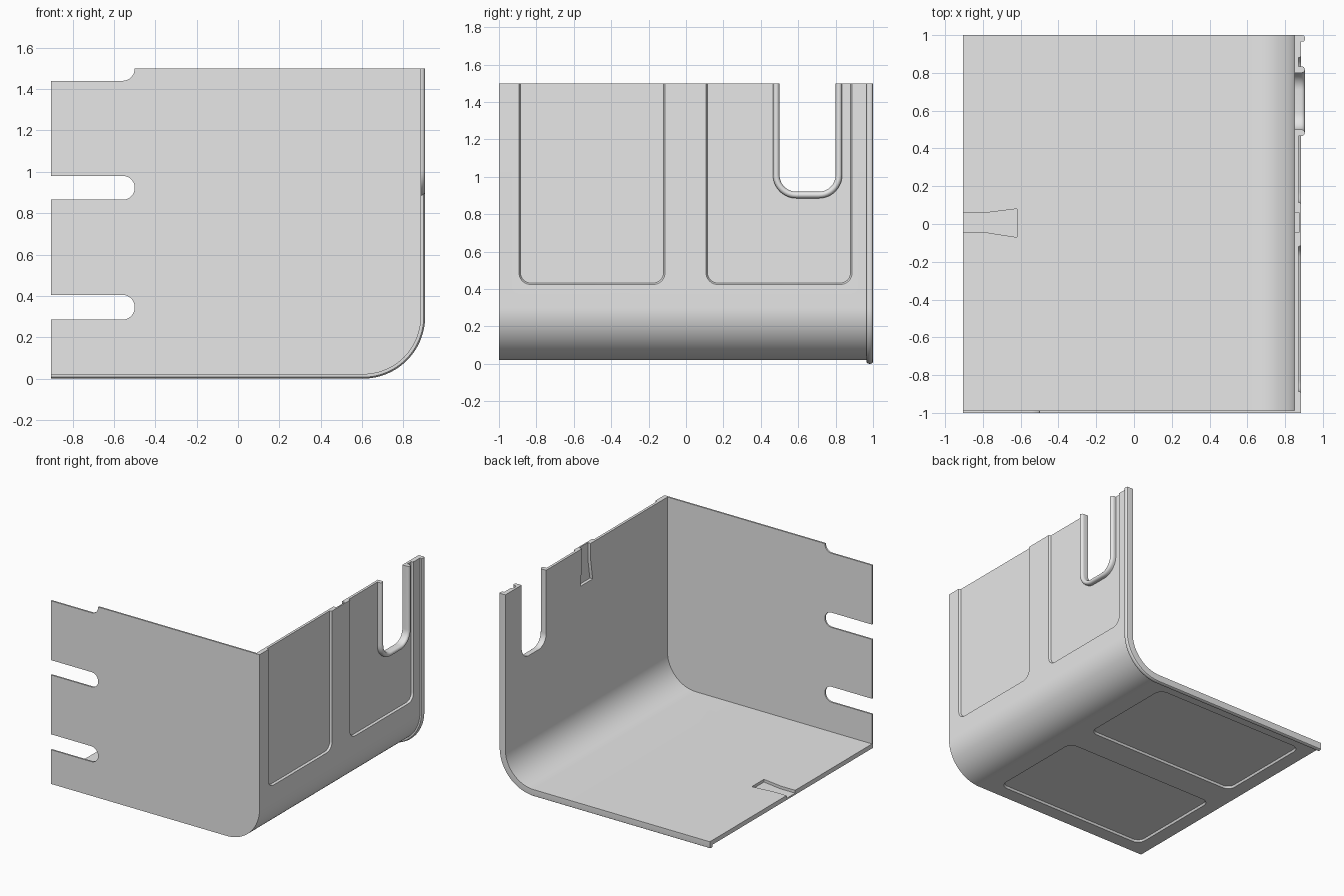
import bpy, bmesh, math
from mathutils import Vector

old = bpy.data.objects.get("Cube")
if old:
    bpy.data.objects.remove(old)

grey = bpy.data.materials.new("plain grey")
grey.use_nodes = True
colour = (0.8, 0.8, 0.8, 1)
grey.diffuse_color = colour
grey.node_tree.nodes["Principled BSDF"].inputs["Base Color"].default_value = colour

LEFT, RIGHT, BOTTOM, TOP = -0.905, 0.885, 0.02, 1.5   # outer faces of the shell
THICK, BEND, RECESS, LIP = 0.035, 0.28, 0.015, 0.02


def fillet(points, closed=True, seg=10):
    """Round the corners of a 2D outline given as (a, b, radius)."""
    out = []
    n = len(points)
    for i, (a, b, r) in enumerate(points):
        p = Vector((a, b))
        if r <= 0 or (not closed and i in (0, n - 1)):
            out.append(p)
            continue
        u = (Vector(points[i - 1][:2]) - p).normalized()
        v = (Vector(points[(i + 1) % n][:2]) - p).normalized()
        start, end = p + u * r, p + v * r
        centre = p + (u + v) * r
        for k in range(seg + 1):
            t = math.pi / 2 * k / seg
            out.append(centre + (start - centre) * math.cos(t) + (end - centre) * math.sin(t))
    return out


def make(name, rings, closed_rings=True):
    """Join equal rings of points into a capped solid."""
    bm = bmesh.new()
    rows = [[bm.verts.new(p) for p in ring] for ring in rings]
    n = len(rows[0])
    for lo, hi in zip(rows, rows[1:]):
        for j in range(n):
            k = (j + 1) % n
            bm.faces.new((lo[j], lo[k], hi[k], hi[j]))
    bm.faces.new(rows[0])
    bm.faces.new(rows[-1])
    bmesh.ops.recalc_face_normals(bm, faces=bm.faces)
    mesh = bpy.data.meshes.new(name)
    bm.to_mesh(mesh)
    bm.free()
    mesh.materials.append(grey)
    ob = bpy.data.objects.new(name, mesh)
    bpy.context.collection.objects.link(ob)
    return ob


def sweep(name, section, path, place):
    """Sweep a (offset, depth) section along a path that can be offset."""
    lines = [[place(p, d) for p in path(o)] for o, d in section]
    return make(name, list(zip(*lines)))


def activate(ob):
    bpy.ops.object.select_all(action='DESELECT')
    ob.select_set(True)
    bpy.context.view_layer.objects.active = ob


def cut(target, cutter):
    activate(target)
    mod = target.modifiers.new("cut", 'BOOLEAN')
    mod.operation, mod.solver, mod.object = 'DIFFERENCE', 'EXACT', cutter
    bpy.ops.object.modifier_apply(modifier=mod.name)
    bpy.data.objects.remove(cutter)


def on_front(p, d):      # outline in x, z at depth y
    return Vector((p[0], d, p[1]))


def on_side(p, d):       # outline in y, z at depth x
    return Vector((d, p[0], p[1]))


def on_floor(p, d):      # outline in x, y at depth z
    return Vector((p[0], p[1], d))


def rectangle(a0, a1, b0, b1, grow):
    a0, a1, b0, b1 = a0 - grow, a1 + grow, b0 - grow, b1 + grow
    r = 0.055 + grow
    return fillet([(a0, b0, r), (a1, b0, r), (a1, b1, r), (a0, b1, r)])


# Floor, bend and side wall in one sweep, with a rounded bead on the rear edge
def shell_path(o):
    return fillet([(LEFT, BOTTOM - o, 0), (RIGHT + o, BOTTOM - o, BEND + o),
                   (RIGHT + o, TOP, 0)], closed=False, seg=32)


bead = [(LIP / 2 + LIP / 2 * math.sin(t), 0.9825 - 0.0175 * math.cos(t))
        for t in [math.pi * (k / 8 - 0.15) for k in range(1, 9)]]
section = [(-THICK, -0.987), (0, -0.987), (0, 0.965)] + bead + [(0, 1), (-THICK, 1)]
shell = sweep("floor_and_side_wall", section, shell_path, on_front)

# Shallow outer recesses: two on the side wall, two under the floor
for y0, y1 in ((-0.885, -0.12), (0.115, 0.88)):
    for place, face, inward, box in (
            (on_side, RIGHT, -1, (y0, y1, 0.432, TOP + 0.2)),
            (on_floor, BOTTOM, 1, (-0.79, 0.49, y0, y1))):
        levels = ((RECESS, 0), (0.008, 0.002), (0, 0.008), (-0.01, 0.008))
        cutter = make("recess_cutter", [[place(p, face + inward * depth)
                                         for p in rectangle(*box, grow)]
                                        for depth, grow in levels])
        cut(shell, cutter)

# Flared grooves on the inner faces of the floor and the wall
def groove(end, direction):
    shape = [(-0.1, -0.045), (0.125, -0.045), (0.285, -0.07),
             (0.285, 0.08), (0.125, 0.06), (-0.1, 0.06)]
    return [(end + direction * along, side) for along, side in shape]


floor_top, wall_in = BOTTOM + THICK, RIGHT - THICK
cut(shell, make("groove_cutter", [[on_floor(p, z) for p in groove(LEFT, 1)]
                                  for z in (floor_top - 0.022, floor_top + 0.02)]))
cut(shell, make("groove_cutter", [[on_side((s, z), x) for z, s in groove(TOP, -1)]
                                  for x in (wall_in + 0.024, wall_in - 0.02)]))


# U-shaped opening in the side wall with a raised rounded lip
def slot_path(o, top=TOP):
    r = 0.09 + o
    return fillet([(0.5 - o, top, 0), (0.5 - o, 0.92 - o, r),
                   (0.8 + o, 0.92 - o, r), (0.8 + o, top, 0)], closed=False, seg=12)


cut(shell, make("slot_cutter", [[on_side(p, x) for p in slot_path(0, TOP + 0.1)]
                                for x in (0.7, 1.0)]))
base = RIGHT - RECESS - 0.001
round_lip = [(0.0175 - 0.0175 * math.cos(t), RIGHT + LIP * math.sin(t))
             for t in [math.pi * k / 8 for k in range(9)]]
lip = sweep("slot_lip", [(0, base)] + round_lip + [(0.035, base)], slot_path, on_side)

# Thin front plate with round-ended slots along its free edge
outline = [(LEFT, BOTTOM, 0), (RIGHT, BOTTOM, BEND), (RIGHT, TOP, 0), (-0.5, TOP, 0),
           (-0.5, 1.44, 0.058), (LEFT, 1.44, 0)]
for low, high in ((0.865, 0.98), (0.285, 0.405)):
    r = (high - low) / 2 - 0.001
    outline += [(LEFT, high, 0), (-0.5, high, r), (-0.5, low, r), (LEFT, low, 0)]
profile = fillet(outline, seg=32)
plate = make("front_plate", [[on_front(p, y) for p in profile] for y in (-1, -0.987)])

for ob in (shell, lip, plate):
    activate(ob)
    bpy.ops.object.shade_smooth_by_angle(angle=math.radians(32))
